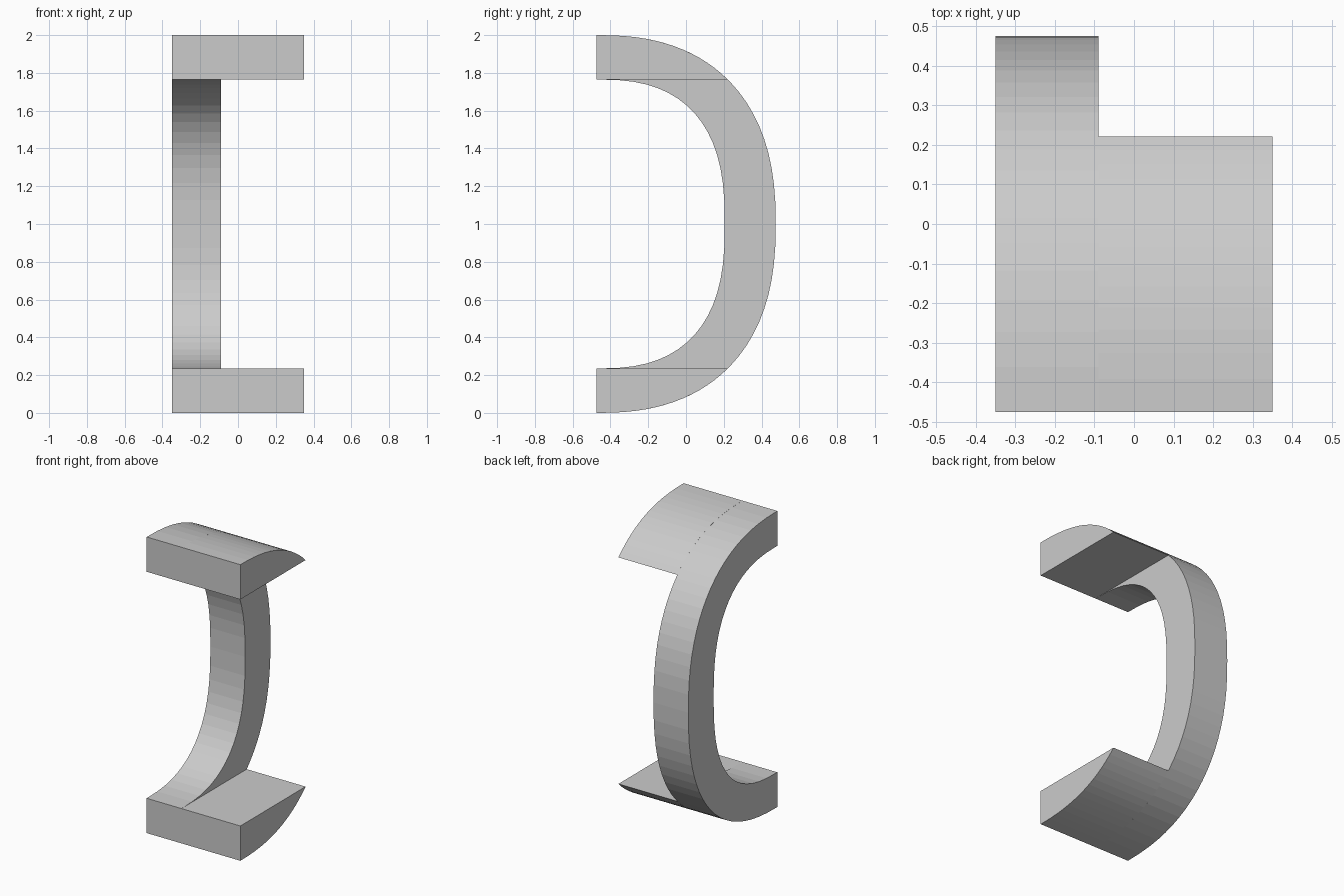
import bpy, bmesh, math

cube = bpy.data.objects.get("Cube")
if cube:
    bpy.data.objects.remove(cube, do_unlink=True)

grey = bpy.data.materials.new("light_grey")
grey.use_nodes = True
colour = (0.6, 0.6, 0.6, 1)
grey.diffuse_color = colour
grey.node_tree.nodes["Principled BSDF"].inputs["Base Color"].default_value = colour

FRONT, HEIGHT, LIP = -0.475, 1.0, 0.765   # heights are measured from mid level
DEPTH, POWER = 0.95, 2.4                  # outer curve


def bow(depth, height, power, start, end, steps):
    """Points (y, z) along a squared-off ellipse."""
    pts = []
    for i in range(steps + 1):
        a = start + (end - start) * i / steps
        c, s = math.cos(a), math.sin(a)
        pts.append((FRONT + depth * abs(c) ** (2 / power),
                    1 + height * math.copysign(abs(s) ** (2 / power), s)))
    return pts


def extrude_profile(name, profile, x0, x1):
    """Solid made by sweeping a (y, z) outline along x."""
    bm = bmesh.new()
    face = bm.faces.new([bm.verts.new((x0, y, z)) for y, z in profile])
    swept = bmesh.ops.extrude_face_region(bm, geom=[face])["geom"]
    moved = [v for v in swept if isinstance(v, bmesh.types.BMVert)]
    bmesh.ops.translate(bm, verts=moved, vec=(x1 - x0, 0, 0))
    bmesh.ops.recalc_face_normals(bm, faces=bm.faces)
    mesh = bpy.data.meshes.new(name)
    bm.to_mesh(mesh)
    bm.free()
    mesh.materials.append(grey)
    obj = bpy.data.objects.new(name, mesh)
    bpy.context.collection.objects.link(obj)
    return obj


# Curved bow on one side
q = math.pi / 2
outer = bow(DEPTH, HEIGHT, POWER, q, -q, 40)
inner = bow(0.68, LIP, 2.6, -q, q, 32)
extrude_profile("curved_bow", outer + inner, -0.35, -0.09)

# Upper and lower plates: flat inside, following the bow outside
edge = math.asin(LIP ** (POWER / 2))
upper = bow(DEPTH, HEIGHT, POWER, q, edge, 14) + [(FRONT, 1 + LIP)]
lower = [(y, 2 - z) for y, z in upper]
for name, profile in (("upper_plate", upper), ("lower_plate", lower)):
    extrude_profile(name, profile, -0.09, 0.35)
